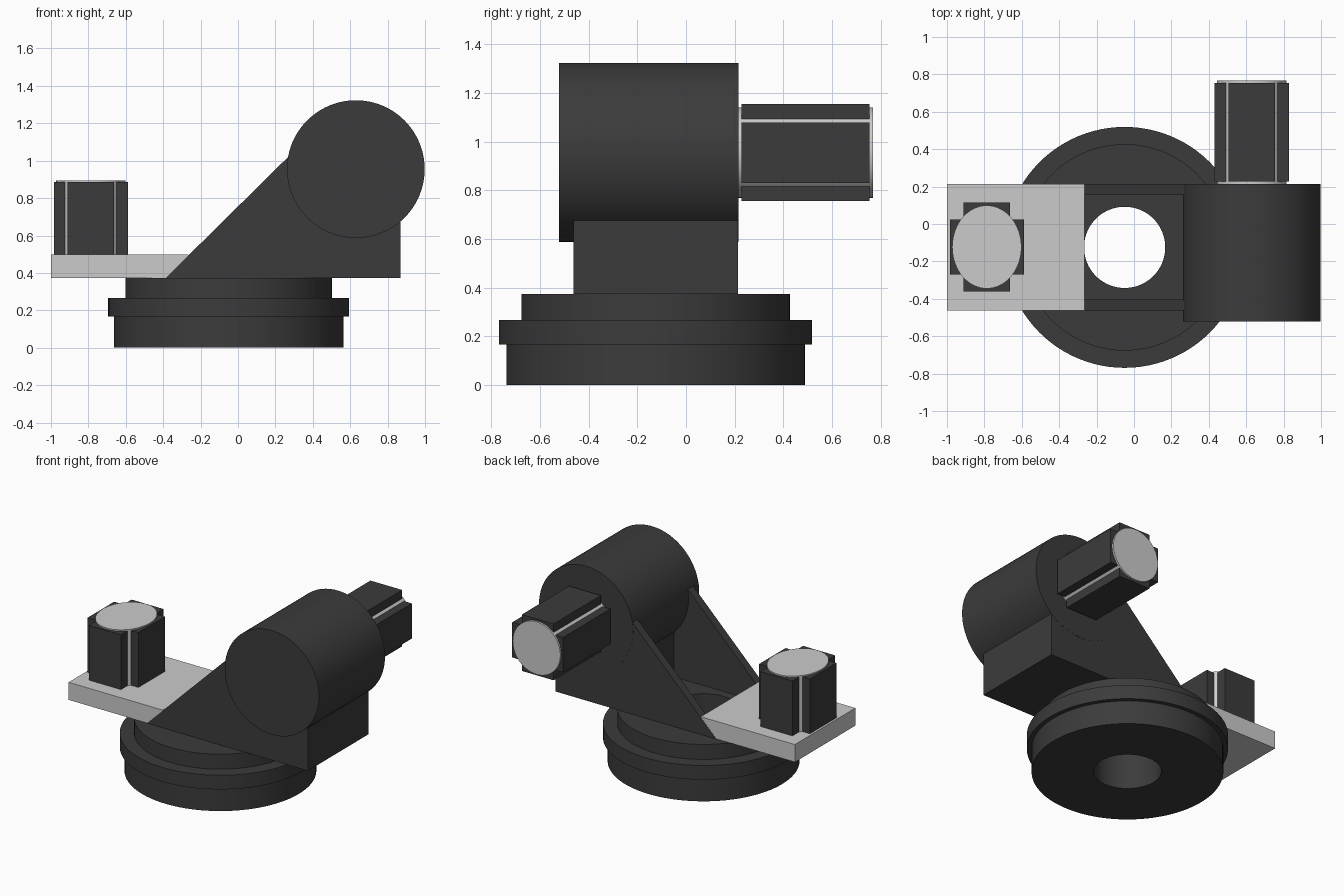
import bpy
import bmesh
import math

cube = bpy.data.objects.get("Cube")
if cube:
    bpy.data.objects.remove(cube, do_unlink=True)


def material(name, value):
    mat = bpy.data.materials.new(name)
    mat.use_nodes = True
    colour = (value, value, value, 1)
    mat.diffuse_color = colour
    mat.node_tree.nodes["Principled BSDF"].inputs["Base Color"].default_value = colour
    return mat


DARK = material("dark grey", 0.044)
LIGHT = material("light grey", 0.6)


def finish(name, bm, mat):
    bmesh.ops.recalc_face_normals(bm, faces=bm.faces)
    mesh = bpy.data.meshes.new(name)
    bm.to_mesh(mesh)
    bm.free()
    mesh.materials.append(mat)
    obj = bpy.data.objects.new(name, mesh)
    bpy.context.collection.objects.link(obj)
    bpy.ops.object.select_all(action="DESELECT")
    obj.select_set(True)
    bpy.context.view_layer.objects.active = obj
    bpy.ops.object.shade_smooth_by_angle(angle=math.radians(30))
    return obj


def prism(name, outline, axis, lo, hi, mat):
    """Extrude an outline along y (points are x, z) or along z (points are x, y)."""
    bm = bmesh.new()
    place = (lambda a, b, d: (a, d, b)) if axis == "y" else (lambda a, b, d: (a, b, d))
    bottom = [bm.verts.new(place(a, b, lo)) for a, b in outline]
    top = [bm.verts.new(place(a, b, hi)) for a, b in outline]
    bm.faces.new(bottom)
    bm.faces.new(top)
    for i in range(len(outline)):
        j = (i + 1) % len(outline)
        bm.faces.new((bottom[i], bottom[j], top[j], top[i]))
    return finish(name, bm, mat)


def rect(a0, a1, b0, b1):
    return [(a0, b0), (a1, b0), (a1, b1), (a0, b1)]


def ellipse(ca, cb, ra, rb, sides=64):
    steps = [2 * math.pi * i / sides for i in range(sides)]
    return [(ca + ra * math.cos(t), cb + rb * math.sin(t)) for t in steps]


def plus(ca, cb, wide, tall, arm_a, arm_b):
    """Cross outline: outer half sizes, then the half widths of its arms."""
    quarter = [(wide, arm_b), (arm_a, arm_b), (arm_a, tall)]
    mirrored = [(-a, b) for a, b in reversed(quarter)]
    upper = quarter + mirrored
    lower = [(-a, -b) for a, b in upper]
    return [(ca + a, cb + b) for a, b in upper + lower]


# Stepped turntable with a through hole
CX, CY = -0.05, -0.125
profile = [(0.217, 0), (0.614, 0), (0.614, 0.167), (0.644, 0.167),
           (0.644, 0.267), (0.552, 0.267), (0.552, 0.373), (0.217, 0.373)]
bm = bmesh.new()
ring = [bm.verts.new((CX + r, CY, z)) for r, z in profile]
edges = [bm.edges.new((ring[i], ring[i - 1])) for i in range(len(ring))]
bmesh.ops.spin(bm, geom=ring + edges, cent=(CX, CY, 0), axis=(0, 0, 1),
               angle=2 * math.pi, steps=96, use_merge=True)
bmesh.ops.remove_doubles(bm, verts=bm.verts, dist=0.0005)
finish("turntable", bm, DARK)

# Bracket: two sloped cheeks and the block between them
cheek = [(-0.387, 0.373), (0.87, 0.373), (0.87, 0.8), (0.63, 1.0),
         (0.4, 1.15), (0.27, 1.022)]
prism("front_cheek", cheek, "y", -0.463, -0.403, DARK)
prism("back_cheek", cheek, "y", 0.156, 0.214, DARK)
prism("bracket_block", rect(0.377, 0.87, 0.373, 0.8), "y", -0.403, 0.156, DARK)

# Horizontal drum
prism("drum", ellipse(0.63, 0.955, 0.368, 0.368, 96), "y", -0.522, 0.215, DARK)

# Light platform on the side
prism("platform", rect(-1, -0.265, -0.462, 0.213), "z", 0.374, 0.498, LIGHT)

# Upright motor on the platform
prism("upright_motor_shell", plus(-0.787, -0.123, 0.198, 0.238, 0.125, 0.147),
      "z", 0.498, 0.885, DARK)
prism("upright_motor_core", ellipse(-0.787, -0.123, 0.185, 0.222),
      "z", 0.498, 0.894, LIGHT)

# Motor behind the drum
prism("rear_motor_shell", plus(0.63, 0.955, 0.199, 0.199, 0.124, 0.124),
      "y", 0.228, 0.755, DARK)
prism("rear_motor_core", ellipse(0.63, 0.955, 0.186, 0.186),
      "y", 0.215, 0.768, LIGHT)
